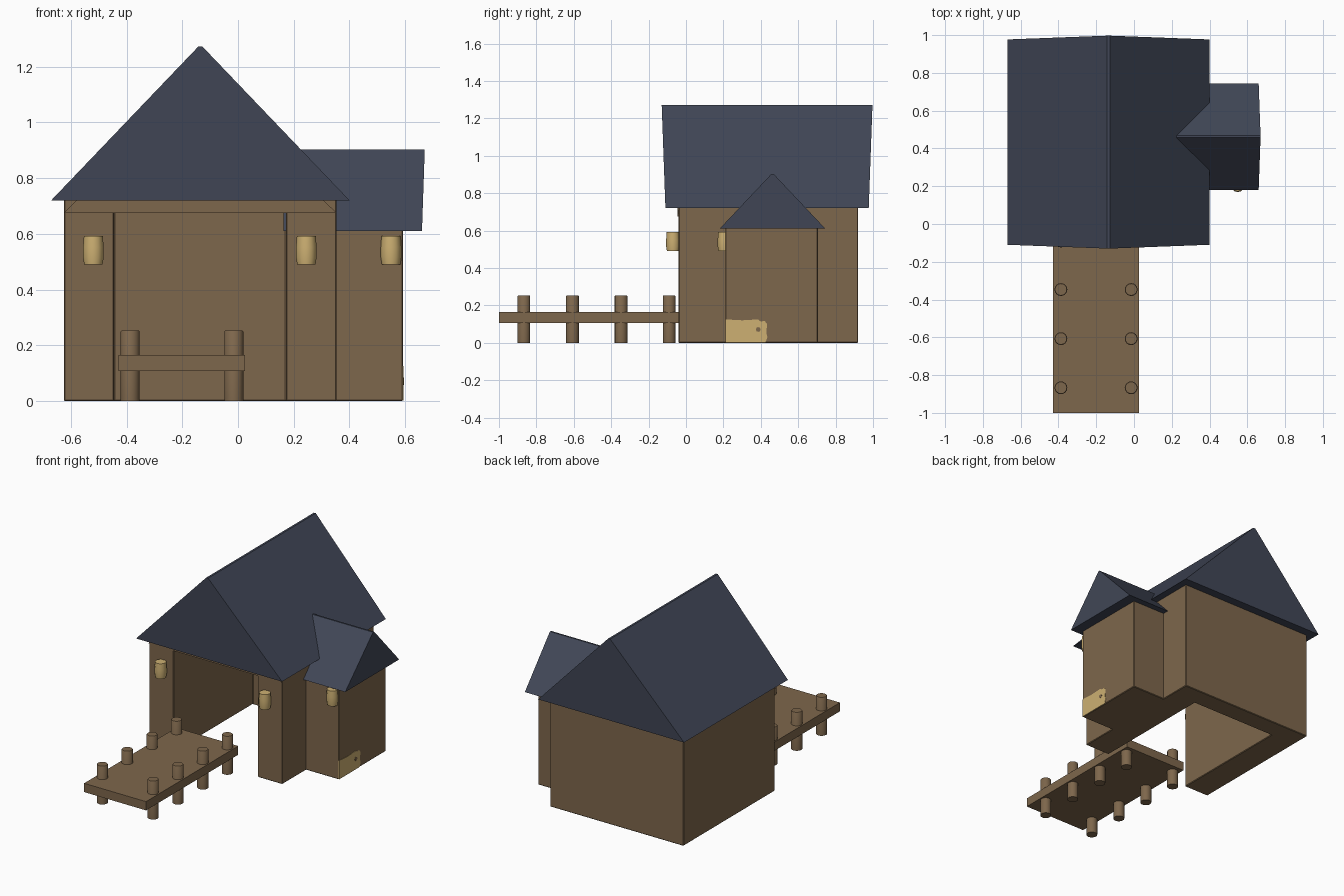
import bpy, bmesh, math
from mathutils import Vector

if "Cube" in bpy.data.objects:
    bpy.data.objects.remove(bpy.data.objects["Cube"])


def material(name, rgb):
    m = bpy.data.materials.new(name)
    m.diffuse_color = (*rgb, 1)
    m.use_nodes = True
    m.node_tree.nodes["Principled BSDF"].inputs["Base Color"].default_value = m.diffuse_color
    return m


WOOD = material("brown wood", (0.208, 0.135, 0.072))
SLATE = material("slate blue", (0.052, 0.062, 0.094))
GLOW = material("pale yellow", (0.61, 0.434, 0.17))


def finish(name, bm, mat, bevel=0):
    bmesh.ops.recalc_face_normals(bm, faces=bm.faces)
    me = bpy.data.meshes.new(name)
    bm.to_mesh(me)
    bm.free()
    me.materials.append(mat)
    ob = bpy.data.objects.new(name, me)
    bpy.context.collection.objects.link(ob)
    if bevel:
        mod = ob.modifiers.new("soft edges", 'BEVEL')
        mod.width = bevel
        mod.segments = 1
    return ob


def loft(name, start, end, mat, bevel=0):
    """Solid between two matching outlines."""
    bm = bmesh.new()
    a = [bm.verts.new(p) for p in start]
    b = [bm.verts.new(p) for p in end]
    bm.faces.new(a)
    bm.faces.new(b[::-1])
    for i in range(len(a)):
        j = (i + 1) % len(a)
        bm.faces.new((a[i], a[j], b[j], b[i]))
    return finish(name, bm, mat, bevel)


def extrude_plan(name, plan, z0, z1, mat, bevel=0):
    return loft(name, [(x, y, z0) for x, y in plan],
                [(x, y, z1) for x, y in plan], mat, bevel)


def rect(x0, x1, y0, y1):
    return [(x0, y0), (x1, y0), (x1, y1), (x0, y1)]


def round_part(name, centre, z0, z1, rings, sides, mat):
    """Lathe: rings are (radius, height fraction) from bottom to top."""
    bm = bmesh.new()
    loops = []
    for r, t in rings:
        loops.append([bm.verts.new((centre[0] + r * math.cos(k * math.tau / sides),
                                    centre[1] + r * math.sin(k * math.tau / sides),
                                    z0 + t * (z1 - z0))) for k in range(sides)])
    for lo, hi in zip(loops, loops[1:]):
        for k in range(sides):
            n = (k + 1) % sides
            bm.faces.new((lo[k], lo[n], hi[n], hi[k]))
    bm.faces.new(loops[0][::-1])
    bm.faces.new(loops[-1])
    ob = finish(name, bm, mat)
    bpy.ops.object.select_all(action='DESELECT')
    bpy.context.view_layer.objects.active = ob
    ob.select_set(True)
    bpy.ops.object.shade_smooth_by_angle(angle=math.radians(40))
    return ob


# Main walls: U-shaped plan, open to the front and the water below
extrude_plan("main_walls", [(-0.625, -0.04), (-0.445, -0.04), (-0.445, 0.79),
                            (0.172, 0.79), (0.172, -0.04), (0.353, -0.04),
                            (0.353, 0.92), (-0.625, 0.92)], 0, 0.725, WOOD, 0.004)

# Timber gable filling the attic, its flat base is the ceiling
gable = [(-0.625, 0.675), (0.353, 0.675), (-0.136, 1.16)]
loft("attic_gable", [(x, -0.046, z) for x, z in gable],
     [(x, 0.915, z) for x, z in gable], WOOD)

# Side annex
extrude_plan("annex_walls", rect(0.34, 0.592, 0.21, 0.705), 0, 0.62, WOOD, 0.004)

# Main roof: ridge slightly longer than the eaves
main = [(-0.67, 0.72, 0), (0.40, 0.72, 0), (-0.128, 1.272, 0.02), (-0.142, 1.272, 0.02)]
loft("main_roof", [(x, -0.11 - d, z) for x, z, d in main],
     [(x, 0.977 + d, z) for x, z, d in main], SLATE)

# Annex roof, running into the main roof
annex = [(0.18, 0.61, 0), (0.745, 0.61, 0), (0.468, 0.903, 0.01), (0.457, 0.903, 0.01)]
loft("annex_roof", [(0.163, y, z) for y, z, d in annex],
     [(0.66 + d, y, z) for y, z, d in annex], SLATE)

# Jetty deck and posts
extrude_plan("jetty_deck", rect(-0.428, 0.026, -1.0, -0.035), 0.107, 0.165, WOOD)
for x in (-0.387, -0.015):
    for y in (-0.867, -0.607, -0.347, -0.09):
        round_part("jetty_post", (x, y), 0, 0.253,
                   [(0.034, 0), (0.034, 0.985), (0.031, 1)], 16, WOOD)

# Wall lanterns
for x, y in ((-0.519, -0.069), (0.245, -0.069), (0.549, 0.206)):
    round_part("lantern", (x, y), 0.49, 0.592,
               [(0.033, 0), (0.037, 0.25), (0.037, 0.6), (0.034, 1)], 12, GLOW)

# Worn pale patch low on the annex wall, with a small knot
patch = [(0.212, 0.002), (0.425, 0.002), (0.435, 0.03), (0.43, 0.05), (0.433, 0.1),
         (0.42, 0.118), (0.40, 0.113), (0.385, 0.125), (0.30, 0.12), (0.212, 0.125)]
loft("wall_patch", [(0.59, y, z) for y, z in patch],
     [(0.594, y, z) for y, z in patch], GLOW)
knot = [(0.386 + 0.013 * math.cos(k * math.tau / 8),
         0.071 + 0.013 * math.sin(k * math.tau / 8)) for k in range(8)]
loft("patch_knot", [(0.592, y, z) for y, z in knot],
     [(0.596, y, z) for y, z in knot], WOOD)
